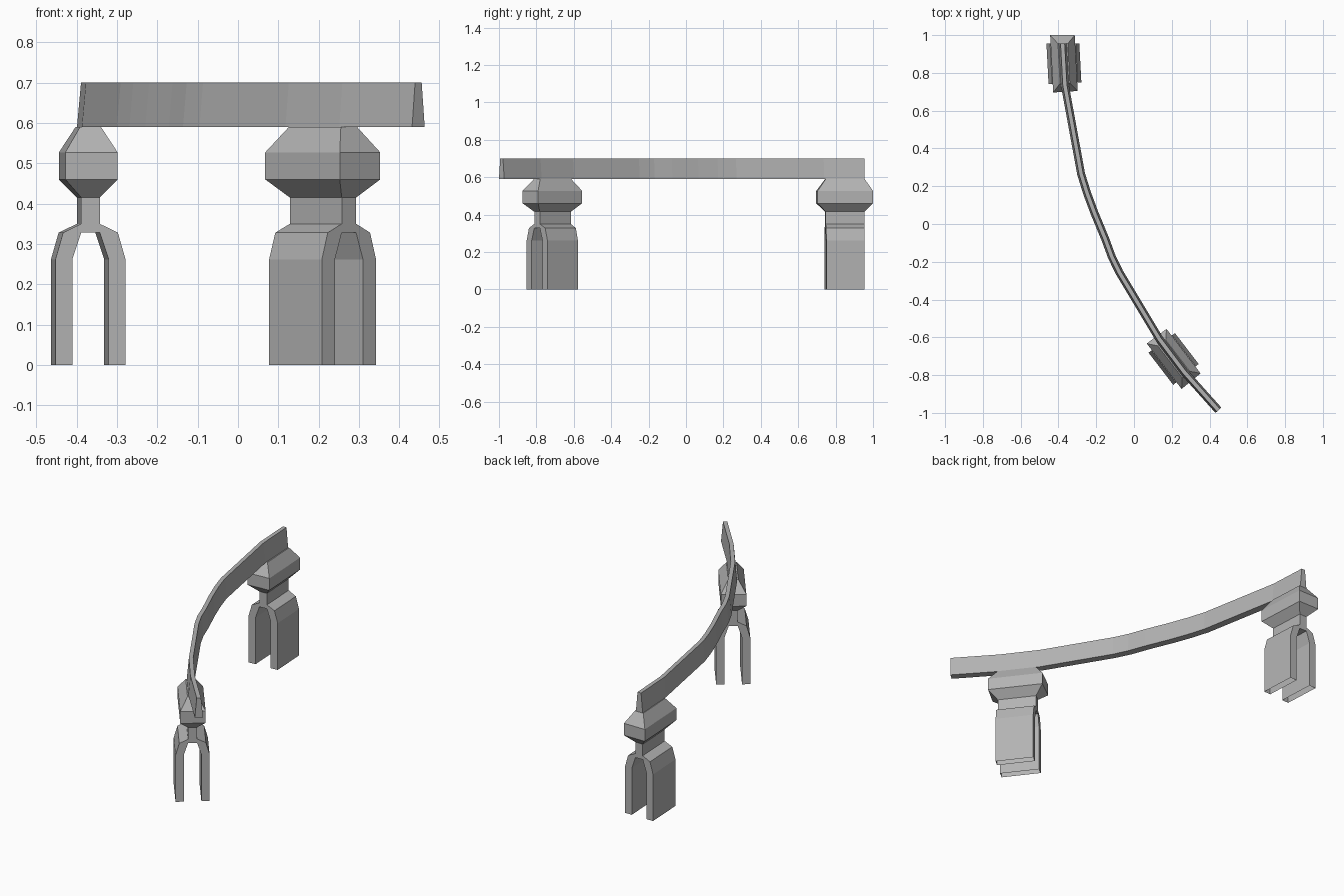
import bpy, bmesh
from math import radians
from mathutils import Vector, Matrix

if "Cube" in bpy.data.objects:
    bpy.data.objects.remove(bpy.data.objects["Cube"])

grey = bpy.data.materials.new("dark_grey")
grey.diffuse_color = (.45, .45, .45, 1)
grey.use_nodes = True
grey.node_tree.nodes["Principled BSDF"].inputs["Base Color"].default_value = grey.diffuse_color


def make_object(name, bm):
    bmesh.ops.recalc_face_normals(bm, faces=bm.faces)
    # The undersides that stand on the ground are open
    ground = [f for f in bm.faces if all(abs(v.co.z) < 1e-5 for v in f.verts)]
    bmesh.ops.delete(bm, geom=ground, context='FACES_ONLY')
    mesh = bpy.data.meshes.new(name)
    bm.to_mesh(mesh)
    bm.free()
    mesh.materials.append(grey)
    ob = bpy.data.objects.new(name, mesh)
    bpy.context.collection.objects.link(ob)


def loft(name, rings):
    """Skin a list of closed rings of points and cap both ends."""
    bm = bmesh.new()
    loops = [[bm.verts.new(p) for p in ring] for ring in rings]
    n = len(loops[0])
    for a, b in zip(loops, loops[1:]):
        for i in range(n):
            j = (i + 1) % n
            bm.faces.new((a[i], a[j], b[j], b[i]))
    bm.faces.new(loops[0])
    bm.faces.new(loops[-1])
    make_object(name, bm)


# Curved rail: tapered section swept along a path with mitred corners
path = [Vector(p) for p in [(-.378, .955), (-.366, .735), (-.28, .265), (-.249, .165),
                            (-.21, .06), (-.152, -.08), (-.117, -.175), (-.077, -.257),
                            (.135, -.61), (.267, -.785), (.447, -.986)]]
section = [(-.021, .590), (.021, .590), (.011, .70), (-.011, .70)]
rings = []
for i, p in enumerate(path):
    before = (p - path[max(i - 1, 0)]).normalized()
    after = (path[min(i + 1, len(path) - 1)] - p).normalized()
    t = (before + after).normalized()
    side = Vector((1, 0)) if i == 0 else Vector((-t.y, t.x))
    rings.append([(p.x + side.x * w, p.y + side.y * w, z) for w, z in section])
loft("rail", rings)

# Support profiles: half outline of neck and forked legs, and cap rings
half_outline = [(.023, .415), (.023, .35), (.068, .328), (.087, .262), (.087, 0),
                (.045, 0), (.045, .262), (.023, .328)]
outline = half_outline + [(-w, z) for w, z in reversed(half_outline)]
cap = [(.023, .105, .415), (.065, .15, .46), (.065, .15, .527), (.026, .105, .590)]


def support(name, centre, angle, back_angle, front_angle):
    """Each end of the support is squared to the rail direction there."""
    along = Matrix.Rotation(radians(angle), 2) @ Vector((0, 1))

    def place(w, s, z):
        end = back_angle if s > 0 else front_angle
        p = Vector(centre) + along * s + Matrix.Rotation(radians(end), 2) @ Vector((w, 0))
        return (p.x, p.y, z)

    loft(name + "_legs", [[place(w, s, z) for w, z in outline] for s in (-.105, .105)])
    loft(name + "_cap", [[place(a * w, b * s, z) for a, b in
                          ((-1, -1), (1, -1), (1, 1), (-1, 1))] for w, s, z in cap])


support("back_support", (-.371, .85), 3, 0, 3.5)
support("front_support", (.211, -.713), 37.5, 36.5, 39.5)
